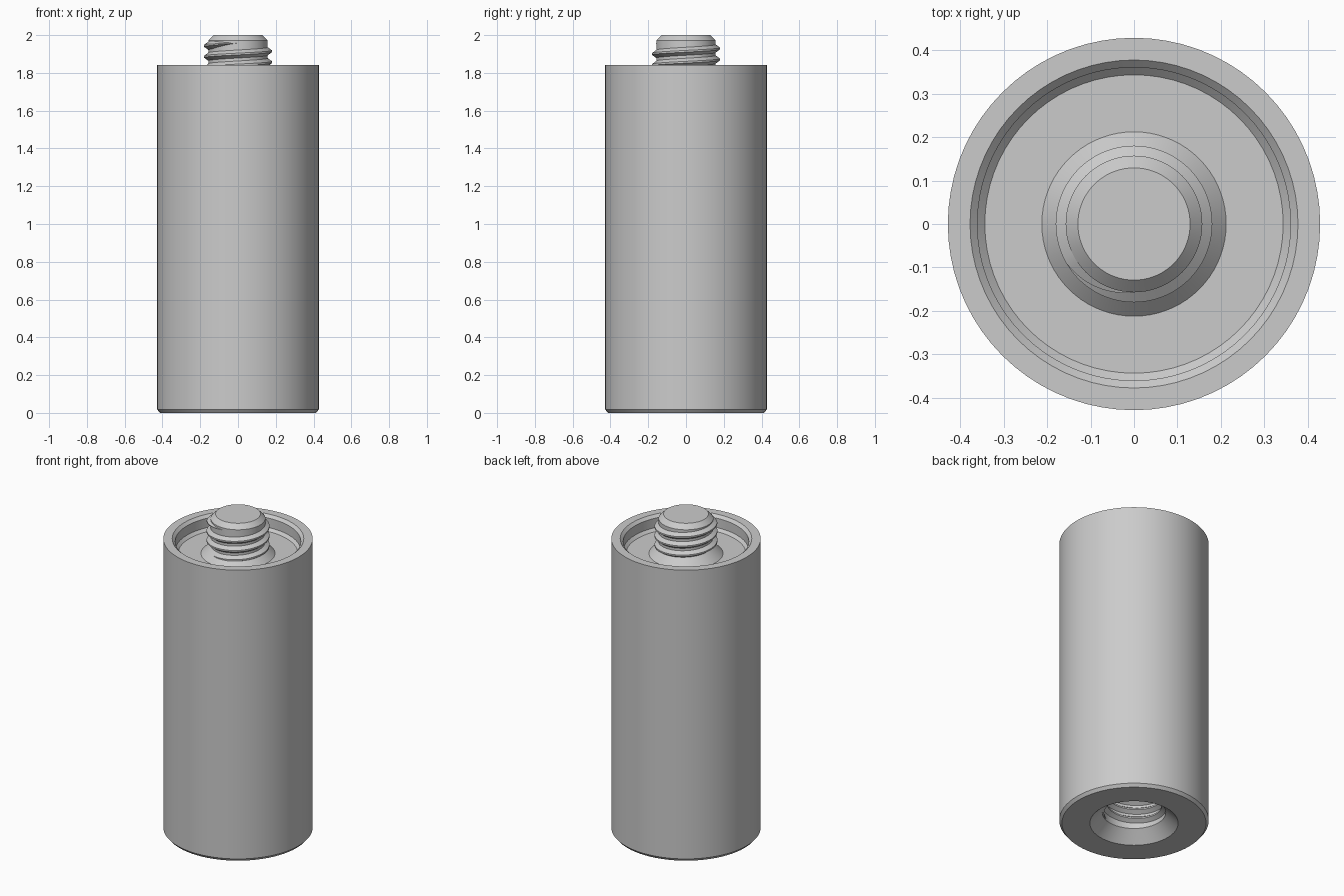
import bpy, bmesh, math

cube = bpy.data.objects.get("Cube")
if cube:
    bpy.data.objects.remove(cube, do_unlink=True)

SEGMENTS = 72
PITCH = 0.058

steel = bpy.data.materials.new("grey metal")
steel.use_nodes = True
grey = (0.6, 0.6, 0.6, 1)
steel.diffuse_color = grey
steel.node_tree.nodes["Principled BSDF"].inputs["Base Color"].default_value = grey


def finish(bm, name):
    bmesh.ops.recalc_face_normals(bm, faces=bm.faces[:])
    mesh = bpy.data.meshes.new(name)
    bm.to_mesh(mesh)
    bm.free()
    mesh.materials.append(steel)
    obj = bpy.data.objects.new(name, mesh)
    bpy.context.scene.collection.objects.link(obj)
    bpy.ops.object.select_all(action='DESELECT')
    obj.select_set(True)
    bpy.context.view_layer.objects.active = obj
    bpy.ops.object.shade_smooth_by_angle(angle=math.radians(25))
    return obj


def lathe(name, profile):
    """Revolve (radius, height) points; both ends lie on the axis."""
    bm = bmesh.new()
    verts = [bm.verts.new((r, 0, z)) for r, z in profile]
    edges = [bm.edges.new(pair) for pair in zip(verts, verts[1:])]
    bmesh.ops.spin(bm, geom=verts + edges, cent=(0, 0, 0), axis=(0, 0, 1),
                   angle=math.tau, steps=SEGMENTS, use_merge=True)
    bmesh.ops.remove_doubles(bm, verts=bm.verts[:], dist=1e-5)
    return finish(bm, name)


def thread(name, root, crest, z_end, turns, end_angle):
    """Right-handed helical ridge, fading into the root at both ends."""
    bm = bmesh.new()
    steps = int(turns * SEGMENTS)
    sink = math.copysign(0.006, root - crest)
    rings = []
    for i in range(steps + 1):
        back = (steps - i) / SEGMENTS
        a = end_angle - back * math.tau
        z = z_end - back * PITCH
        fade = max(0.02, min(1, i / 12, (steps - i) / 12))
        tip = root + (crest - root) * fade
        section = [(root + sink, -0.44 * fade), (tip, -0.08 * fade),
                   (tip, 0.08 * fade), (root + sink, 0.44 * fade)]
        rings.append([bm.verts.new((r * math.cos(a), r * math.sin(a), z + h * PITCH))
                      for r, h in section])
    for p, q in zip(rings, rings[1:]):
        for j in range(4):
            k = (j + 1) % 4
            bm.faces.new((p[j], p[k], q[k], q[j]))
    bm.faces.new(rings[0])
    bm.faces.new(rings[-1])
    return finish(bm, name)


# Cylindrical body with a blind bore below and a cupped recess above
lathe("body", [
    (0, 0.46), (0.182, 0.40), (0.182, 0.07), (0.213, 0.04), (0.253, 0),
    (0.413, 0), (0.428, 0.018), (0.428, 1.843),
    (0.377, 1.843), (0.36, 1.826), (0.36, 1.767), (0.343, 1.75), (0, 1.75)])

# Stud with a flared foot and a chamfered tip
lathe("stud", [(0, 1.74), (0.212, 1.74), (0.212, 1.75), (0.157, 1.805),
               (0.157, 1.972), (0.129, 2.0), (0, 2.0)])

# Outer thread on the stud and inner thread in the bore
thread("stud_thread", 0.157, 0.18, 1.958, 3.2, math.pi * 1.5)
thread("bore_thread", 0.182, 0.157, 0.38, 5.2, 0)
